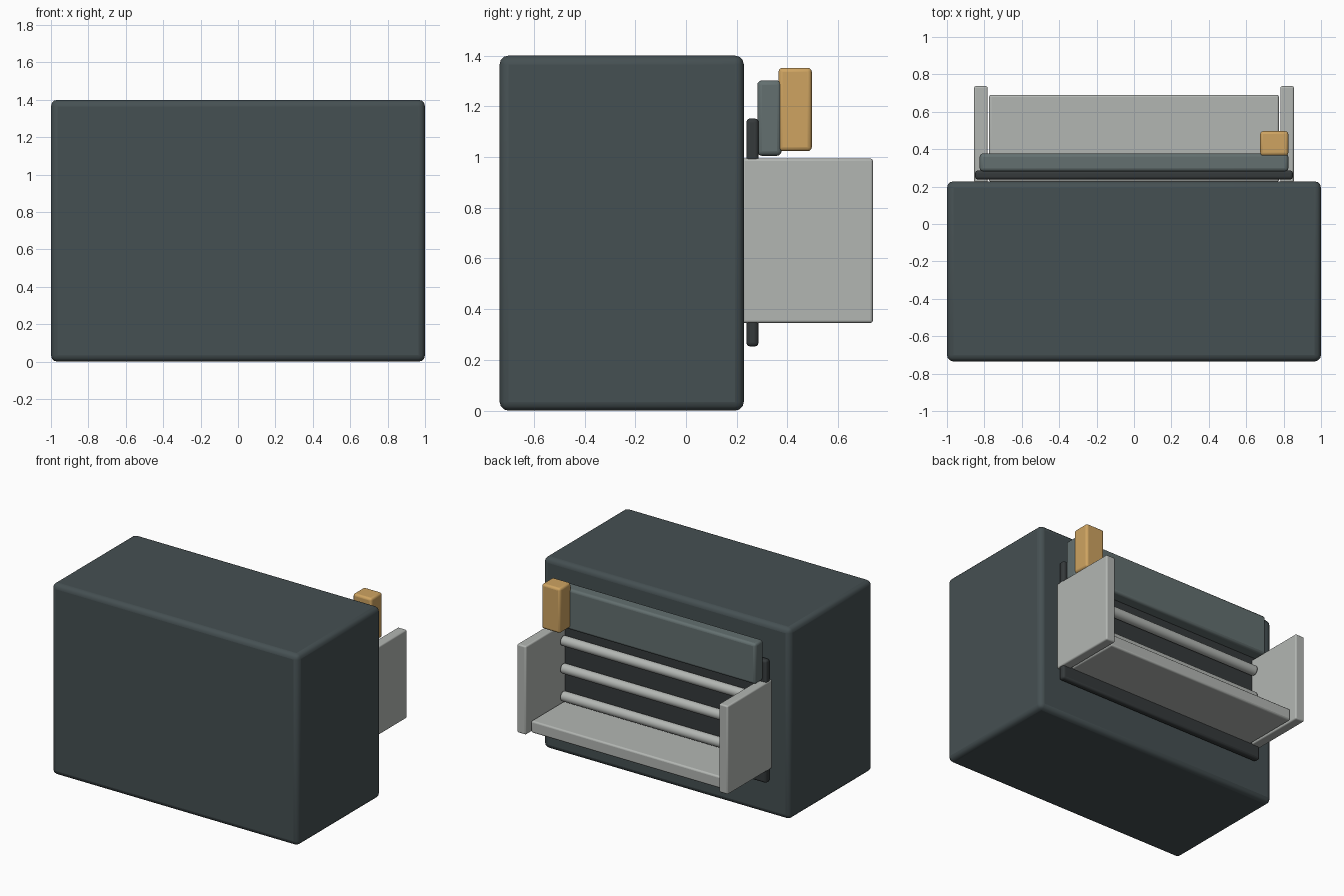
import bpy
import math

if "Cube" in bpy.data.objects:
    bpy.data.objects.remove(bpy.data.objects["Cube"])


def material(name, rgb):
    m = bpy.data.materials.new(name)
    m.diffuse_color = (*rgb, 1)
    m.use_nodes = True
    m.node_tree.nodes["Principled BSDF"].inputs["Base Color"].default_value = m.diffuse_color
    return m


BODY = material("slate", (0.060, 0.080, 0.085))
DARK = material("charcoal", (0.036, 0.042, 0.044))
HOOD = material("grey_green", (0.125, 0.160, 0.160))
METAL = material("pale_metal", (0.45, 0.47, 0.45))
AMBER = material("amber", (0.62, 0.37, 0.12))


def finish(ob, name, mat, bevel, segments=3):
    ob.name = name
    ob.data.materials.append(mat)
    mod = ob.modifiers.new("rounded_edges", 'BEVEL')
    mod.width = bevel
    mod.segments = segments
    mod.limit_method = 'ANGLE'
    mod.angle_limit = math.radians(40)
    bpy.ops.object.shade_smooth_by_angle(angle=math.radians(35))
    return ob


def block(name, x, y, z, mat, bevel):
    """Rounded box from its (min, max) extents on each axis."""
    bpy.ops.mesh.primitive_cube_add(
        size=1, location=[(a + b) / 2 for a, b in (x, y, z)])
    ob = bpy.context.object
    ob.scale = [b - a for a, b in (x, y, z)]
    bpy.ops.object.transform_apply(location=False, rotation=False, scale=True)
    return finish(ob, name, mat, bevel)


def roller(name, z):
    bpy.ops.mesh.primitive_cylinder_add(
        vertices=32, radius=0.036, depth=1.54,
        location=(0, 0.325, z), rotation=(0, math.pi / 2, 0))
    return finish(bpy.context.object, name, METAL, 0.008, 2)


# Main cabinet and the recessed-looking panel on its back
block("cabinet", (-1, 1), (-0.735, 0.228), (0, 1.4), BODY, 0.035)
block("back_panel", (-0.85, 0.85), (0.238, 0.286), (0.253, 1.152), DARK, 0.015)

# Hood above the opening with the amber indicator block
block("hood", (-0.825, 0.825), (0.281, 0.377), (1.005, 1.302), HOOD, 0.018)
block("indicator_block", (0.675, 0.825), (0.365, 0.496), (1.023, 1.352), AMBER, 0.016)

# Side plates and the tray between them
for side, label in ((-1, "left"), (1, "right")):
    xs = sorted((side * 0.782, side * 0.855))
    block(label + "_side_plate", xs, (0.222, 0.737), (0.346, 0.994), METAL, 0.01)
block("tray", (-0.775, 0.775), (0.225, 0.69), (0.348, 0.435), METAL, 0.012)

# Transfer rollers across the opening
for i in range(3):
    roller(f"roller_{i + 1}", 0.48 + 0.203 * i)
